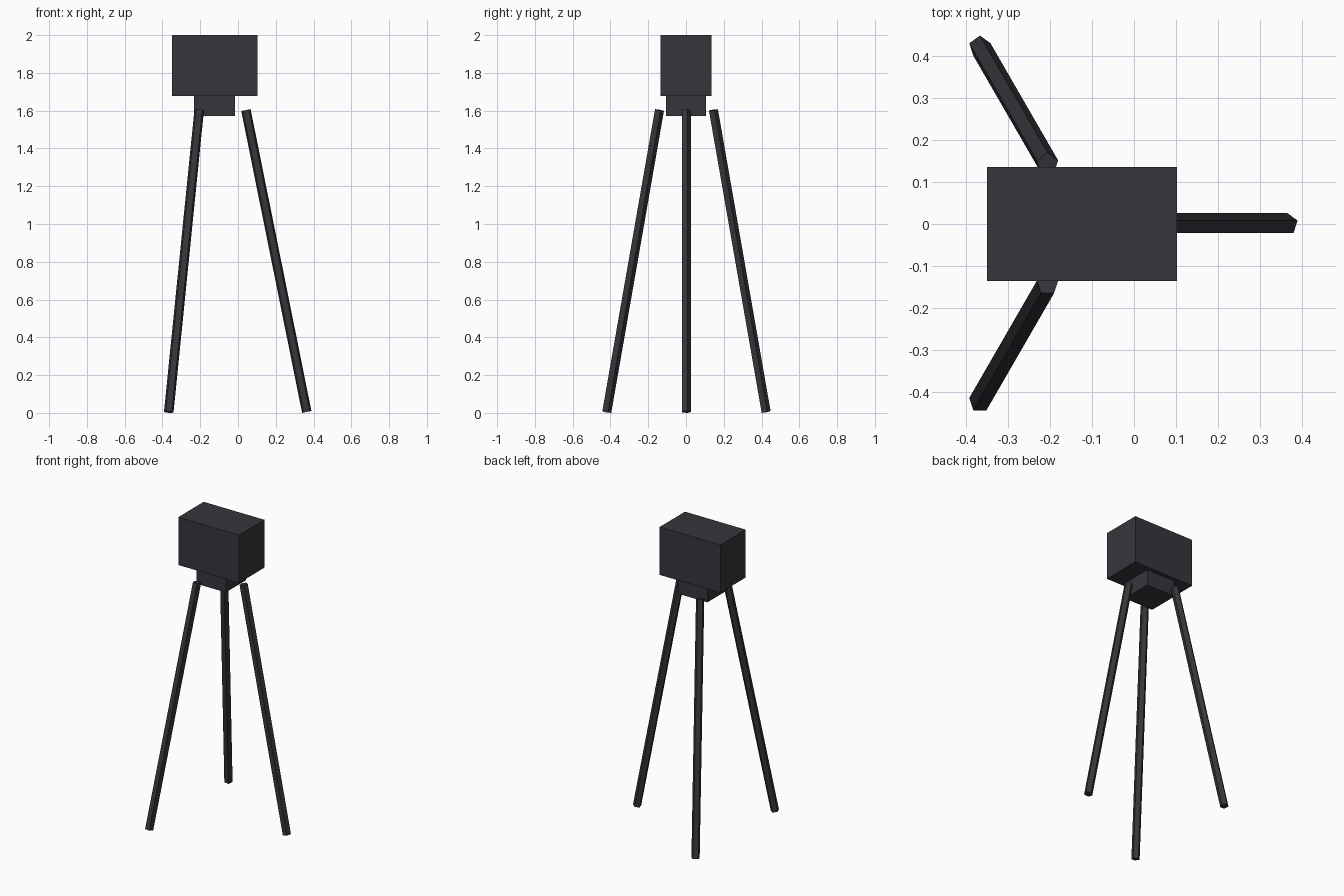
import bpy
import math
from mathutils import Vector

cube = bpy.data.objects.get("Cube")
if cube:
    bpy.data.objects.remove(cube, do_unlink=True)

# Single dark material
charcoal = bpy.data.materials.new("charcoal")
charcoal.use_nodes = True
colour = (0.038, 0.036, 0.044, 1)
charcoal.diffuse_color = colour
charcoal.node_tree.nodes["Principled BSDF"].inputs["Base Color"].default_value = colour

AXIS_X = -0.123  # vertical axis of the stand


def finish(name):
    obj = bpy.context.object
    obj.name = name
    obj.data.materials.append(charcoal)
    return obj


def box(name, size, centre):
    bpy.ops.mesh.primitive_cube_add(size=1, location=centre)
    obj = finish(name)
    obj.scale = size


def rod(name, foot, top, radius):
    axis = top - foot
    bpy.ops.mesh.primitive_cylinder_add(vertices=5, radius=radius, depth=axis.length,
                                        location=(foot + top) / 2)
    obj = finish(name)
    obj.rotation_mode = 'QUATERNION'
    obj.rotation_quaternion = Vector((0, 0, 1)).rotation_difference(axis)


# Body and the mounting block beneath it
box("camera_body", (0.452, 0.27, 0.322), (-0.124, 0, 1.839))
box("mount_block", (0.218, 0.214, 0.108), (-0.125, 0, 1.626))

# Three splayed five-sided legs
for i, name in enumerate(("left_leg", "back_right_leg", "front_right_leg")):
    angle = math.tau * i / 3
    out = Vector((math.cos(angle), math.sin(angle), 0))
    centre = Vector((AXIS_X, 0, 0))
    rod(name, centre + out * 0.487 + Vector((0, 0, 0.005)),
        centre + out * 0.165 + Vector((0, 0, 1.603)), 0.0265)
